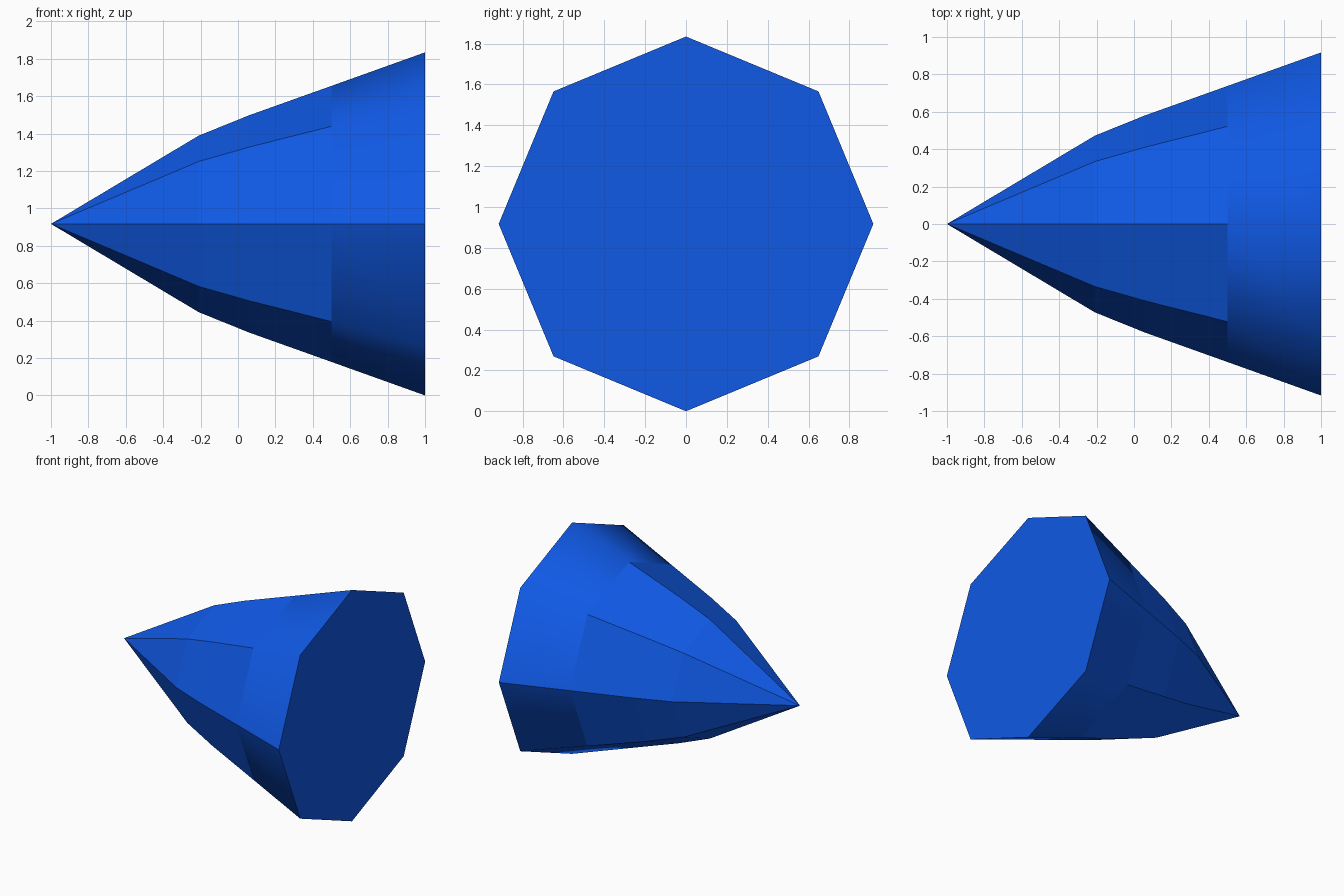
import bpy, bmesh, math

if "Cube" in bpy.data.objects:
    bpy.data.objects.remove(bpy.data.objects["Cube"])

SIDES = 8
CENTRE_Z = 0.917
TIP_X = -1.0
# (x, corner radius) of each octagonal ring from tip to base
PROFILE = [(-0.21, 0.472), (0.06, 0.581), (0.5, 0.738), (1.0, 0.917)]

blue = bpy.data.materials.new("blue")
blue.diffuse_color = (0.005, 0.1, 0.79, 1)
blue.use_nodes = True
blue.node_tree.nodes["Principled BSDF"].inputs["Base Color"].default_value = blue.diffuse_color

bm = bmesh.new()


def ring(x, r):
    return [bm.verts.new((x, r * math.cos(i * math.tau / SIDES),
                          CENTRE_Z + r * math.sin(i * math.tau / SIDES)))
            for i in range(SIDES)]


# Pointed nose
tip = bm.verts.new((TIP_X, 0, CENTRE_Z))
rings = [ring(x, r) for x, r in PROFILE]
for i in range(SIDES):
    bm.faces.new((tip, rings[0][i], rings[0][(i + 1) % SIDES]))

# Flaring body; only the rear band is smooth shaded
for k in range(len(rings) - 1):
    a, b = rings[k], rings[k + 1]
    for i in range(SIDES):
        j = (i + 1) % SIDES
        face = bm.faces.new((a[i], b[i], b[j], a[j]))
        face.smooth = k == len(rings) - 2

# Flat base
bm.faces.new(rings[-1])
bmesh.ops.recalc_face_normals(bm, faces=bm.faces)

# Sharp borders around the rear band and along its two side corners
for k in (-2, -1):
    for i in range(SIDES):
        bm.edges.get((rings[k][i], rings[k][(i + 1) % SIDES])).smooth = False
for i in (0, SIDES // 2):
    bm.edges.get((rings[-2][i], rings[-1][i])).smooth = False

mesh = bpy.data.meshes.new("octagonal_nose_cone")
bm.to_mesh(mesh)
bm.free()
mesh.materials.append(blue)
cone = bpy.data.objects.new("octagonal_nose_cone", mesh)
bpy.context.collection.objects.link(cone)
